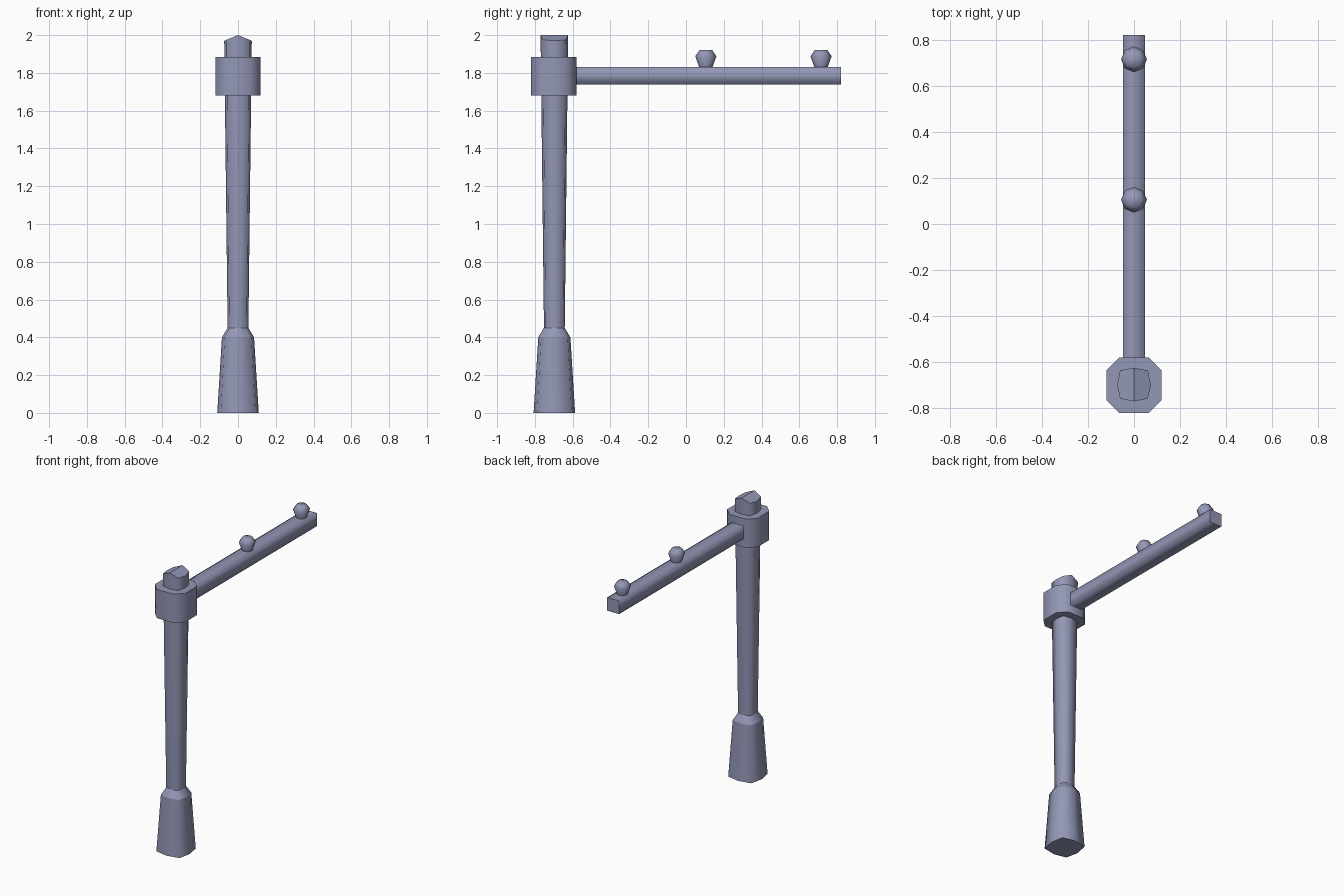
import bpy, bmesh, math

if "Cube" in bpy.data.objects:
    bpy.data.objects.remove(bpy.data.objects["Cube"])

POST_Y = -0.697

paint = bpy.data.materials.new("blue_grey")
paint.diffuse_color = (0.29, 0.31, 0.46, 1)
paint.use_nodes = True
paint.node_tree.nodes["Principled BSDF"].inputs["Base Color"].default_value = paint.diffuse_color


def bulged_square(r):
    """Square with slightly bowed sides, 8 points starting at +y."""
    c = r * 0.83
    return [(0, r), (-c, c), (-r, 0), (-c, -c), (0, -r), (c, -c), (r, 0), (c, c)]


def cut_square(r, cut):
    """Square with cut corners."""
    k = r - cut
    return [(k, r), (-k, r), (-r, k), (-r, -k), (-k, -r), (k, -r), (r, -k), (r, k)]


def loft(name, rings, loc, smooth_rings=(), ridge=0.0):
    """Skin rings of (points, z); sides smooth, ring edges sharp, ends flat."""
    bm = bmesh.new()
    loops = [[bm.verts.new((x, y, z)) for x, y in pts] for pts, z in rings]
    n = len(loops[0])
    for a, b in zip(loops, loops[1:]):
        for i in range(n):
            j = (i + 1) % n
            bm.faces.new((a[i], a[j], b[j], b[i])).smooth = True
    bm.faces.new(loops[0][::-1])
    if ridge:
        # gable end: ridge along y, sloping to both sides
        top = loops[-1]
        wide = max(v.co.x for v in top)
        for v in top:
            v.co.z += ridge * (1 - abs(v.co.x) / wide)
        bm.faces.new(top[0:5])
        bm.faces.new(top[4:] + top[:1])
    else:
        bm.faces.new(loops[-1])
    for k, ring in enumerate(loops):
        if k not in smooth_rings:
            for i in range(n):
                bm.edges.get((ring[i], ring[(i + 1) % n])).smooth = False
    bmesh.ops.recalc_face_normals(bm, faces=bm.faces)
    me = bpy.data.meshes.new(name)
    bm.to_mesh(me)
    bm.free()
    me.materials.append(paint)
    ob = bpy.data.objects.new(name, me)
    ob.location = loc
    bpy.context.collection.objects.link(ob)
    return ob


# post: flared foot, then a shaft widening upwards to a gabled top
loft("post", [(bulged_square(0.11), 0), (bulged_square(0.085), 0.40),
              (bulged_square(0.055), 0.45), (bulged_square(0.073), 1.97)],
     (0, POST_Y, 0), ridge=0.03)

# collar around the post
loft("collar", [(cut_square(0.12, 0.055), 1.68), (cut_square(0.12, 0.055), 1.885)],
     (0, -0.70, 0))

# cross arm, laid along +y from inside the collar
arm = [(0.047, 0.047), (-0.047, 0.047), (-0.047, -0.047), (0.047, -0.047)]
ob = loft("arm", [(arm, 0), (arm, 1.40)], (0, -0.58, 1.785))
ob.rotation_euler = (-math.pi / 2, 0, 0)

# insulator knobs on the arm
def circle(r):
    return [(r * math.cos(i * math.pi / 4), r * math.sin(i * math.pi / 4)) for i in range(8)]

for k, y in enumerate((0.105, 0.715)):
    loft(f"knob_{k + 1}", [(circle(0.034), 1.82), (circle(0.036), 1.832),
                           (circle(0.056), 1.888), (circle(0.034), 1.92)],
         (0, y, 0), smooth_rings=(1, 2, 3))
    for p in bpy.data.objects[f"knob_{k + 1}"].data.polygons:
        p.use_smooth = True
